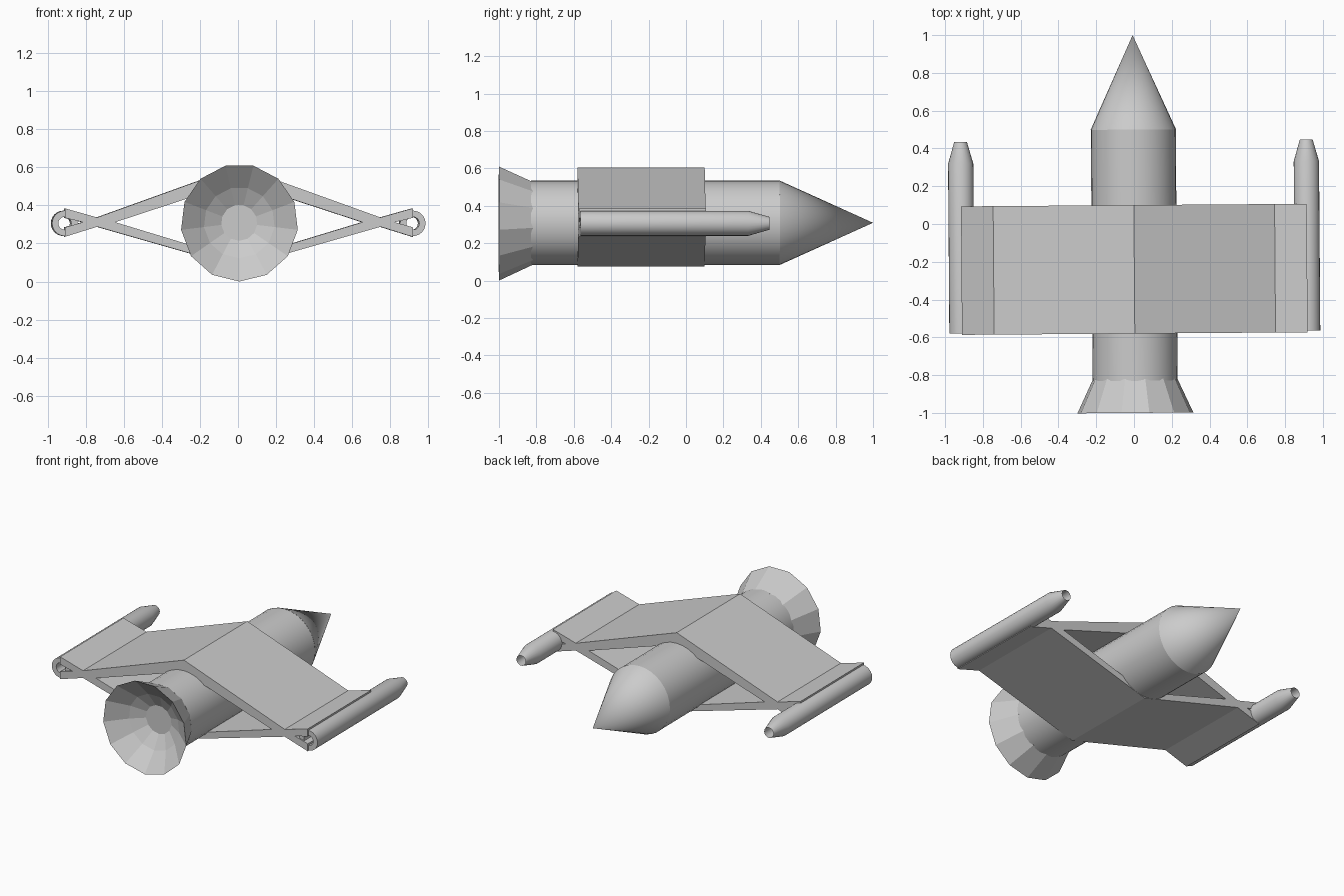
import bpy, bmesh, math
from mathutils import Matrix

cube = bpy.data.objects.get("Cube")
if cube:
    bpy.data.objects.remove(cube, do_unlink=True)

AXIS_Z = 0.309
YAW = Matrix.Rotation(0.0075, 4, 'Z')   # whole craft is turned very slightly

grey = bpy.data.materials.new("light grey hull")
grey.use_nodes = True
grey.diffuse_color = (0.6, 0.6, 0.6, 1)
grey.node_tree.nodes["Principled BSDF"].inputs["Base Color"].default_value = (0.6, 0.6, 0.6, 1)


def finish(name, bm, smooth):
    bmesh.ops.remove_doubles(bm, verts=bm.verts, dist=1e-5)
    bmesh.ops.recalc_face_normals(bm, faces=bm.faces)
    bm.transform(YAW)
    mesh = bpy.data.meshes.new(name)
    bm.to_mesh(mesh)
    bm.free()
    mesh.materials.append(grey)
    obj = bpy.data.objects.new(name, mesh)
    bpy.context.collection.objects.link(obj)
    if smooth:
        bpy.ops.object.select_all(action='DESELECT')
        obj.select_set(True)
        bpy.context.view_layer.objects.active = obj
        bpy.ops.object.shade_smooth_by_angle(angle=math.radians(25))
    return obj


def lathe(name, profile, sides, x=0, z=AXIS_Z, smooth=True):
    """Turn (y, radius) points around an axis running front to back."""
    bm = bmesh.new()
    rings = []
    for y, r in profile:
        angles = [2 * math.pi * i / sides - math.pi / 2 for i in range(sides)]
        if r == 0:
            rings.append([bm.verts.new((x, y, z))] * sides)
        else:
            rings.append([bm.verts.new((x + r * math.cos(a), y, z + r * math.sin(a)))
                          for a in angles])
    for a, b in zip(rings, rings[1:]):
        for i in range(sides):
            j = (i + 1) % sides
            bm.faces.new(list(dict.fromkeys((a[i], a[j], b[j], b[i]))))
    return finish(name, bm, smooth)


# Fuselage and pointed nose
lathe("fuselage", [(-0.83, 0), (-0.83, 0.225), (0.5, 0.225), (0.5, 0)], 32)
lathe("nose_cone", [(0.5, 0), (0.5, 0.226), (1.0, 0)], 32)

# Faceted engine bell with a stepped hollow
lathe("engine_bell", [(-0.82, 0), (-0.82, 0.225), (-1.0, 0.309), (-0.9, 0.187),
                      (-0.85, 0.095), (-0.85, 0)], 13, smooth=False)

# Crossed wings: a hollow diamond that forks at each tip
half_section = [
    [(0, .605), (0, .525), (.65, .312), (.745, .337)],       # upper arm
    [(0, .075), (0, .115), (.65, .312), (.745, .288)],       # lower arm
    [(.65, .312), (.745, .337), (.82, .312), (.745, .288)],  # crossing
    [(.745, .337), (.82, .312), (.915, .335), (.915, .385)], # upper fork
    [(.745, .288), (.82, .312), (.915, .285), (.915, .235)], # lower fork
]
bm = bmesh.new()
for side in (1, -1):
    for quad in half_section:
        bm.faces.new([bm.verts.new((side * x, -0.58, z)) for x, z in quad])
bmesh.ops.remove_doubles(bm, verts=bm.verts, dist=1e-5)
bmesh.ops.recalc_face_normals(bm, faces=bm.faces)
front = bm.faces[:]
extruded = bmesh.ops.extrude_face_region(bm, geom=front, use_keep_orig=True)
moved = [v for v in extruded["geom"] if isinstance(v, bmesh.types.BMVert)]
bmesh.ops.translate(bm, verts=moved, vec=(0, 0.68, 0))
finish("crossed_wings", bm, False)

# Hollow wingtip pods with tapered muzzles
for name, side in (("left_pod", 1), ("right_pod", -1)):
    lathe(name, [(-0.572, 0.034), (-0.572, 0.067), (0.325, 0.067), (0.44, 0.034),
                 (-0.572, 0.034)], 24, x=side * 0.915, z=0.306)
